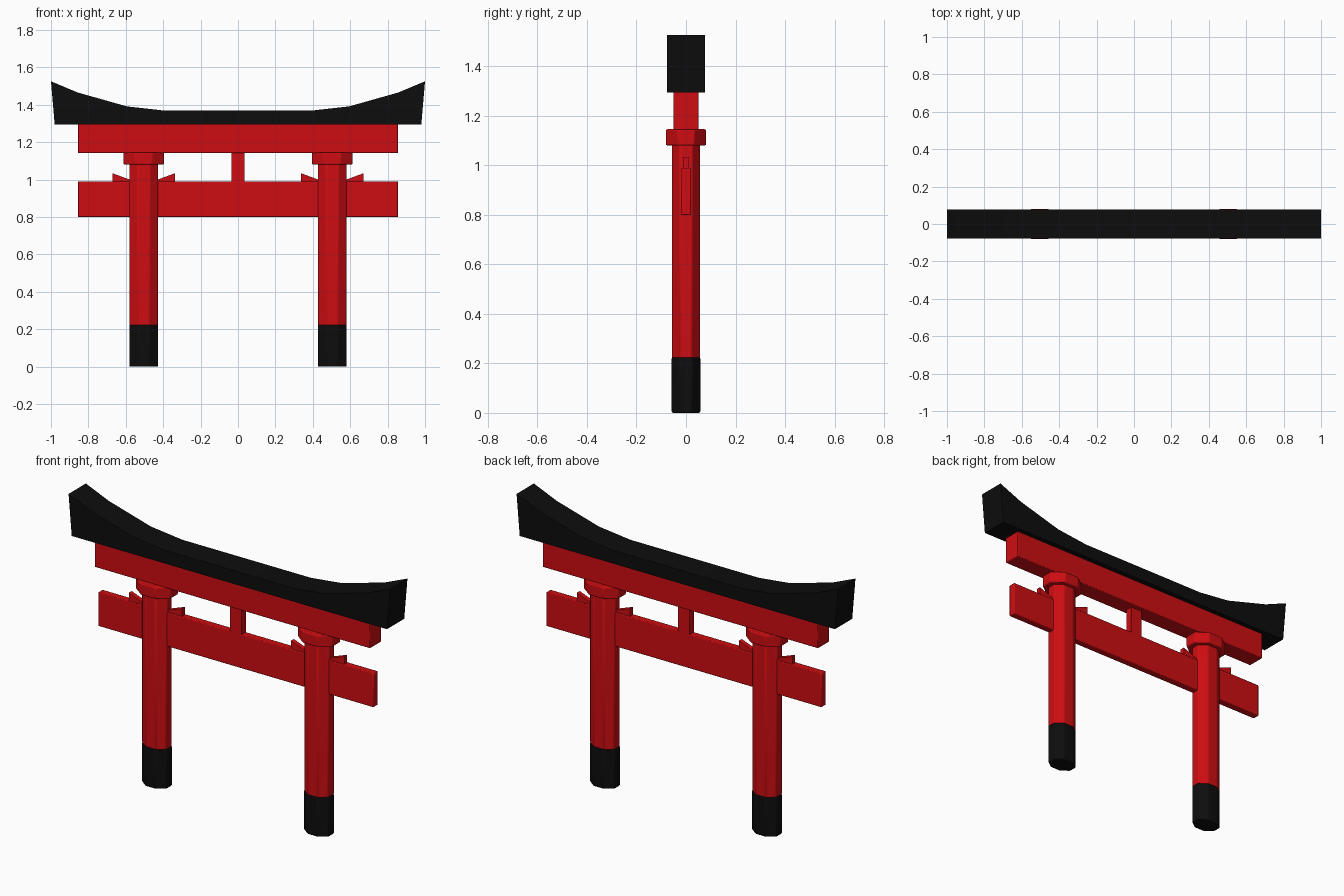
import bpy, bmesh, math

if "Cube" in bpy.data.objects:
    bpy.data.objects.remove(bpy.data.objects["Cube"])

def material(name, rgb):
    m = bpy.data.materials.new(name)
    m.diffuse_color = (*rgb, 1)
    m.use_nodes = True
    m.node_tree.nodes["Principled BSDF"].inputs["Base Color"].default_value = m.diffuse_color
    return m

RED = material("red_paint", (0.62, 0.004, 0.006))
BLACK = material("black_paint", (0.004, 0.004, 0.004))

def extrude(name, outline, to_3d, lo, hi, mat, bevel=0.0):
    """Prism from a 2D outline between lo and hi, with softened edges."""
    bm = bmesh.new()
    a = [bm.verts.new(to_3d(u, v, lo)) for u, v in outline]
    b = [bm.verts.new(to_3d(u, v, hi)) for u, v in outline]
    bm.faces.new(a)
    bm.faces.new(b[::-1])
    n = len(a)
    for i in range(n):
        j = (i + 1) % n
        bm.faces.new((a[i], b[i], b[j], a[j]))
    bmesh.ops.recalc_face_normals(bm, faces=bm.faces[:])
    me = bpy.data.meshes.new(name)
    bm.to_mesh(me)
    bm.free()
    me.materials.append(mat)
    ob = bpy.data.objects.new(name, me)
    bpy.context.collection.objects.link(ob)
    if bevel:
        mod = ob.modifiers.new("soft_edges", "BEVEL")
        mod.width = bevel
        mod.segments = 2
    return ob

def side_profile(name, outline, half_depth, mat, bevel=0.0):
    return extrude(name, outline, lambda x, z, y: (x, y, z),
                   -half_depth, half_depth, mat, bevel)

def box(name, hx, hy, z0, z1, bevel):
    return side_profile(name, [(-hx, z0), (hx, z0), (hx, z1), (-hx, z1)], hy, RED, bevel)

def octagon(name, cx, rx, ry, z0, z1, mat, bevel):
    k = 1 / math.cos(math.pi / 8)  # flats touch rx and ry
    pts = [(cx + rx * k * math.cos((i + 0.5) * math.pi / 4),
            ry * k * math.sin((i + 0.5) * math.pi / 4)) for i in range(8)]
    return extrude(name, pts, lambda x, y, z: (x, y, z), z0, z1, mat, bevel)

# Curved black top lintel
half = [(0.98, 1.295), (1.0, 1.526), (0.857, 1.466), (0.595, 1.392), (0.40, 1.37)]
side_profile("top_lintel", half + [(-x, z) for x, z in half[::-1]], 0.077, BLACK)

# Red beams and centre strut
box("upper_beam", 0.856, 0.05, 1.143, 1.297, 0.004)
box("tie_beam", 0.856, 0.02, 0.80, 0.99, 0.004)
box("centre_strut", 0.036, 0.02, 0.985, 1.146, 0.002)

# Pillars with black feet, caps and wedges
for side, s in (("left", -1), ("right", 1)):
    cx = s * 0.504
    octagon(side + "_foot", cx, 0.077, 0.058, 0.0, 0.225, BLACK, 0.006)
    octagon(side + "_pillar", cx, 0.0765, 0.0575, 0.22, 1.085, RED, 0.006)
    octagon(side + "_cap", cx, 0.108, 0.081, 1.08, 1.146, RED, 0.006)
    for label, d in (("inner", -s), ("outer", s)):
        pts = [(cx + d * 0.06, 0.985), (cx + d * 0.166, 0.985),
               (cx + d * 0.166, 1.034), (cx + d * 0.06, 0.995)]
        side_profile(f"{side}_{label}_wedge", pts, 0.013, RED)

# Smooth the softened edges, keep the facets crisp
for ob in bpy.context.collection.objects:
    bpy.ops.object.select_all(action="DESELECT")
    ob.select_set(True)
    bpy.context.view_layer.objects.active = ob
    bpy.ops.object.shade_smooth_by_angle(angle=math.radians(30))
